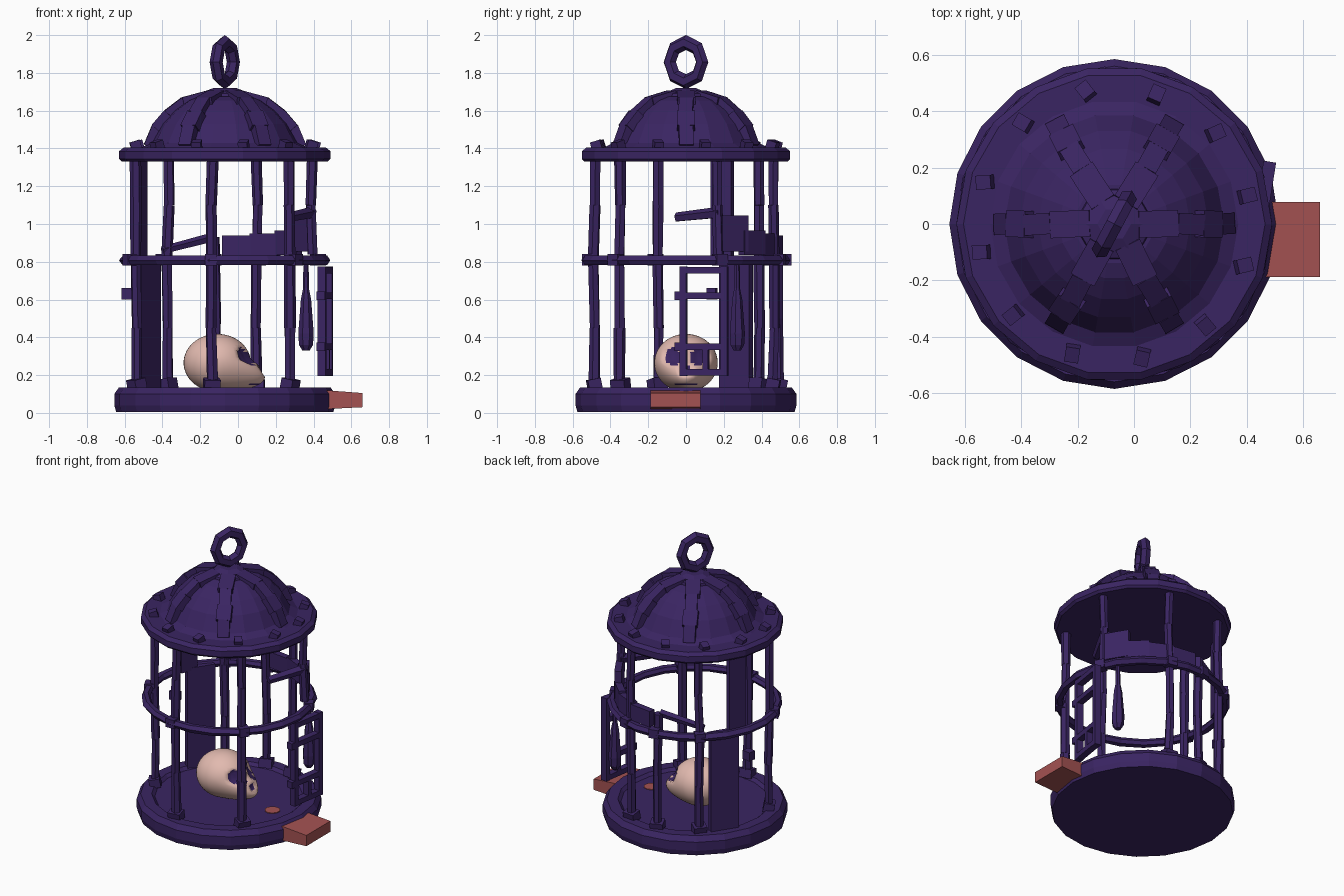
import bpy, bmesh, math, random
from mathutils import Vector, Matrix

if "Cube" in bpy.data.objects:
    bpy.data.objects.remove(bpy.data.objects["Cube"])

random.seed(4)
CX = -0.07  # axis of the cage


def material(name, rgb):
    m = bpy.data.materials.new(name)
    m.diffuse_color = (*rgb, 1)
    m.use_nodes = True
    m.node_tree.nodes["Principled BSDF"].inputs["Base Color"].default_value = m.diffuse_color
    return m


PURPLE = material("dark purple metal", (0.042, 0.018, 0.122))
BONE = material("pale bone", (0.76, 0.49, 0.43))
RED = material("dull red", (0.37, 0.085, 0.085))


def finish(name, bm, *mats):
    bmesh.ops.recalc_face_normals(bm, faces=bm.faces)
    me = bpy.data.meshes.new(name)
    bm.to_mesh(me)
    bm.free()
    for m in mats:
        me.materials.append(m)
    ob = bpy.data.objects.new(name, me)
    bpy.context.collection.objects.link(ob)
    return ob


def polar(deg, r, z):
    a = math.radians(deg)
    return Vector((CX + r * math.cos(a), r * math.sin(a), z))


def lathe(bm, profile, seg, closed=False, jitter=0.0):
    """Rings of vertices from (radius, z) pairs; open ends are capped."""
    rings = [[bm.verts.new(polar(360 * i / seg, r + random.uniform(-jitter, jitter), z))
              for i in range(seg)] for r, z in profile]
    pairs = list(zip(rings, rings[1:] + rings[:1]))
    for a, b in pairs if closed else pairs[:-1]:
        for i in range(seg):
            j = (i + 1) % seg
            bm.faces.new((a[i], a[j], b[j], b[i]))
    if not closed:
        bm.faces.new(rings[0])
        bm.faces.new(rings[-1])


def rod(bm, pts, radii, sides=6):
    """Tapered rod through a list of points."""
    for i in range(len(pts) - 1):
        p, q = Vector(pts[i]), Vector(pts[i + 1])
        d = q - p
        m = Matrix.Translation((p + q) / 2) @ d.to_track_quat('Z', 'Y').to_matrix().to_4x4()
        bmesh.ops.create_cone(bm, cap_ends=True, segments=sides, radius1=radii[i],
                              radius2=radii[i + 1], depth=d.length, matrix=m)


def box(bm, centre, size, turn=0, tilt=0):
    m = (Matrix.Translation(centre) @ Matrix.Rotation(math.radians(turn), 4, 'Z')
         @ Matrix.Rotation(tilt, 4, 'Y') @ Matrix.Diagonal((*size, 1)))
    bmesh.ops.create_cube(bm, size=1, matrix=m)


# base with a raised rim and sunken floor
bm = bmesh.new()
lathe(bm, [(0.575, 0.005), (0.585, 0.04), (0.585, 0.1), (0.56, 0.135), (0.49, 0.135), (0.47, 0.115)], 20)
finish("base", bm, PURPLE)

# middle hoop
bm = bmesh.new()
lathe(bm, [(0.51, 0.785), (0.54, 0.783), (0.557, 0.808), (0.54, 0.832), (0.51, 0.83), (0.497, 0.808)],
      22, True, 0.004)
finish("middle_hoop", bm, PURPLE)

# dome roof with closed underside
bm = bmesh.new()
lathe(bm, [(0.545, 1.33), (0.56, 1.345), (0.56, 1.385), (0.535, 1.405), (0.44, 1.405), (0.39, 1.43),
           (0.335, 1.53), (0.27, 1.6), (0.195, 1.655), (0.14, 1.675)], 18)
finish("dome_roof", bm, PURPLE)

# six stepped ribs, each a chain of blocks
bm = bmesh.new()
rib = [(0.415, 1.43), (0.375, 1.525), (0.315, 1.595), (0.23, 1.66), (0.1, 1.695)]
for k in range(6):
    for i in range(4):
        (r0, z0), (r1, z1) = rib[i], rib[i + 1]
        tilt = math.atan2(z1 - z0, r0 - r1)
        box(bm, polar(60 * k, (r0 + r1) / 2 - 0.014, (z0 + z1) / 2 - 0.015),
            (math.hypot(r1 - r0, z1 - z0) + 0.01, 0.075 + 0.02 * (i % 2), 0.055),
            60 * k + random.uniform(-4, 4), tilt)
finish("dome_ribs", bm, PURPLE)

# rivets around the roof rim
bm = bmesh.new()
for k in range(12):
    box(bm, polar(30 * k + 12, 0.48, 1.41), (0.055, 0.05, 0.06), 30 * k + random.uniform(-15, 45), 0.3)
finish("rim_rivets", bm, PURPLE)

# crown cap and hanging ring
bm = bmesh.new()
lathe(bm, [(0.15, 1.655), (0.14, 1.69), (0.06, 1.72)], 6)
finish("crown_cap", bm, PURPLE)
bpy.ops.mesh.primitive_torus_add(major_segments=8, minor_segments=6, major_radius=0.09, minor_radius=0.034)
ring = bpy.context.object
ring.name = "hanging_ring"
ring.data.materials.append(PURPLE)
ring.data.transform(Matrix.Translation((CX, 0, 1.857)) @ Matrix.Rotation(math.radians(62), 4, 'Z')
                    @ Matrix.Rotation(math.pi / 2, 4, 'X') @ Matrix.Diagonal((1.08, 1.153, 1, 1)))

# upright bars with feet and collars
full = (0.1, 0.45, 0.81, 1.1, 1.36)
for name, ang, zs in (("left_bar", 198, full), ("front_bar", 262, full), ("front_right_bar", 315, full),
                      ("back_right_bar", 70, full), ("back_left_bar", 128, full),
                      ("broken_back_bar", 96, (0.1, 0.5, 0.93)),
                      ("broken_door_bar", 20, (0.84, 1.1, 1.36))):
    bm = bmesh.new()
    pts = [polar(ang + random.uniform(-0.8, 0.8), 0.49 + random.uniform(-.006, .006), z) for z in zs]
    rod(bm, pts, [random.uniform(0.027, 0.032) for _ in zs])
    box(bm, polar(ang, 0.525, 0.81), (0.06, 0.065, 0.06), ang + 8)
    if zs[0] < 0.2:
        box(bm, polar(ang, 0.49, 0.15), (0.07, 0.085, 0.06), ang + 15, 0.2)
    finish(name, bm, PURPLE)

# back plank: wide lower board and narrow upper board
bm = bmesh.new()
box(bm, polar(147, 0.485, 0.465), (0.04, 0.19, 0.71), 147)
box(bm, polar(157, 0.49, 1.08), (0.04, 0.12, 0.56), 157)
box(bm, polar(165, 0.53, 0.63), (0.06, 0.05, 0.06), 170)
finish("back_plank", bm, PURPLE)

# curved lintel plates above the hoop, and broken cross pieces
bm = bmesh.new()
for ang, z, h in ((82, 0.885, 0.11), (64, 0.89, 0.12), (46, 0.9, 0.13), (31, 0.95, 0.19)):
    box(bm, polar(ang, 0.485, z), (0.045, 0.16, h), ang)
finish("lintel_plates", bm, PURPLE)
bm = bmesh.new()
rod(bm, [(-0.40, 0.37, 0.86), (-0.13, 0.47, 0.93)], [0.022, 0.026], 5)
rod(bm, [(0.27, -0.05, 1.035), (0.39, 0.18, 1.06)], [0.026, 0.032], 5)
finish("broken_cross_bars", bm, PURPLE)

# hanging broken stick
bm = bmesh.new()
rod(bm, [(0.36, 0.27, z) for z in (0.82, 0.66, 0.6, 0.42, 0.36, 0.33)],
    [0.014, 0.016, 0.028, 0.042, 0.038, 0.02], 7)
finish("hanging_stick", bm, PURPLE)

# small barred door
bm = bmesh.new()
turn = -9
spin = Matrix.Rotation(math.radians(turn), 4, 'Z')


def door_part(s, z, w, h):
    box(bm, Vector((0.462, 0.095, z)) + spin @ Vector((0, s, 0)), (0.045, w, h), turn)


for s in (-0.11, 0.11):
    door_part(s, 0.485, 0.035, 0.58)
for z in (0.755, 0.62, 0.35, 0.215):
    door_part(0, z, 0.23, 0.035)
door_part(0.01, 0.285, 0.03, 0.14)
for z in (0.62, 0.35):
    door_part(-0.13, z, 0.05, 0.045)
finish("cage_door", bm, PURPLE)

# red ledge and red spot on the floor
bm = bmesh.new()
box(bm, (0.56, -0.055, 0.07), (0.2, 0.265, 0.1))
for v in bm.verts:
    if v.co.x > 0.6:
        v.co.z = 0.03 if v.co.z < 0.07 else 0.105
finish("red_ledge", bm, RED)
bm = bmesh.new()
bmesh.ops.create_cone(bm, cap_ends=True, segments=10, radius1=0.05, radius2=0.05, depth=0.008,
                      matrix=Matrix.Translation((0.28, -0.02, 0.116)))
finish("red_floor_spot", bm, RED)

# skull facing +x, with sockets pressed in and coloured dark
bm = bmesh.new()
bmesh.ops.create_uvsphere(bm, u_segments=44, v_segments=32, radius=1)


def in_socket(p):
    eye = ((abs(p.y) - 0.068) / 0.044) ** 2 + ((p.z - 0.298) / 0.048) ** 2 < 1
    nose = abs(p.y) < 0.022 and 0.2 < p.z < 0.25
    return p.x > -0.05 and (eye or nose)


for v in bm.verts:
    x, y, z = v.co
    face = max(0, x) * max(0, 0.15 - z)   # lower front juts out as the jaw
    v.co = Vector((-0.11 + 0.178 * x + 0.175 * face, 0.168 * y * (1 - 0.4 * face), 0.265 + 0.153 * z))
    v.co.z = max(v.co.z, 0.115)
    if in_socket(v.co):
        v.co.x -= 0.022
for f in bm.faces:
    f.smooth = True
    c = f.calc_center_median()
    mouth = c.x > 0.03 and abs(c.y) < 0.06 and 0.145 < c.z < 0.157
    f.material_index = int(mouth or in_socket(c + Vector((0.01, 0, 0))))
finish("skull", bm, BONE, PURPLE)
